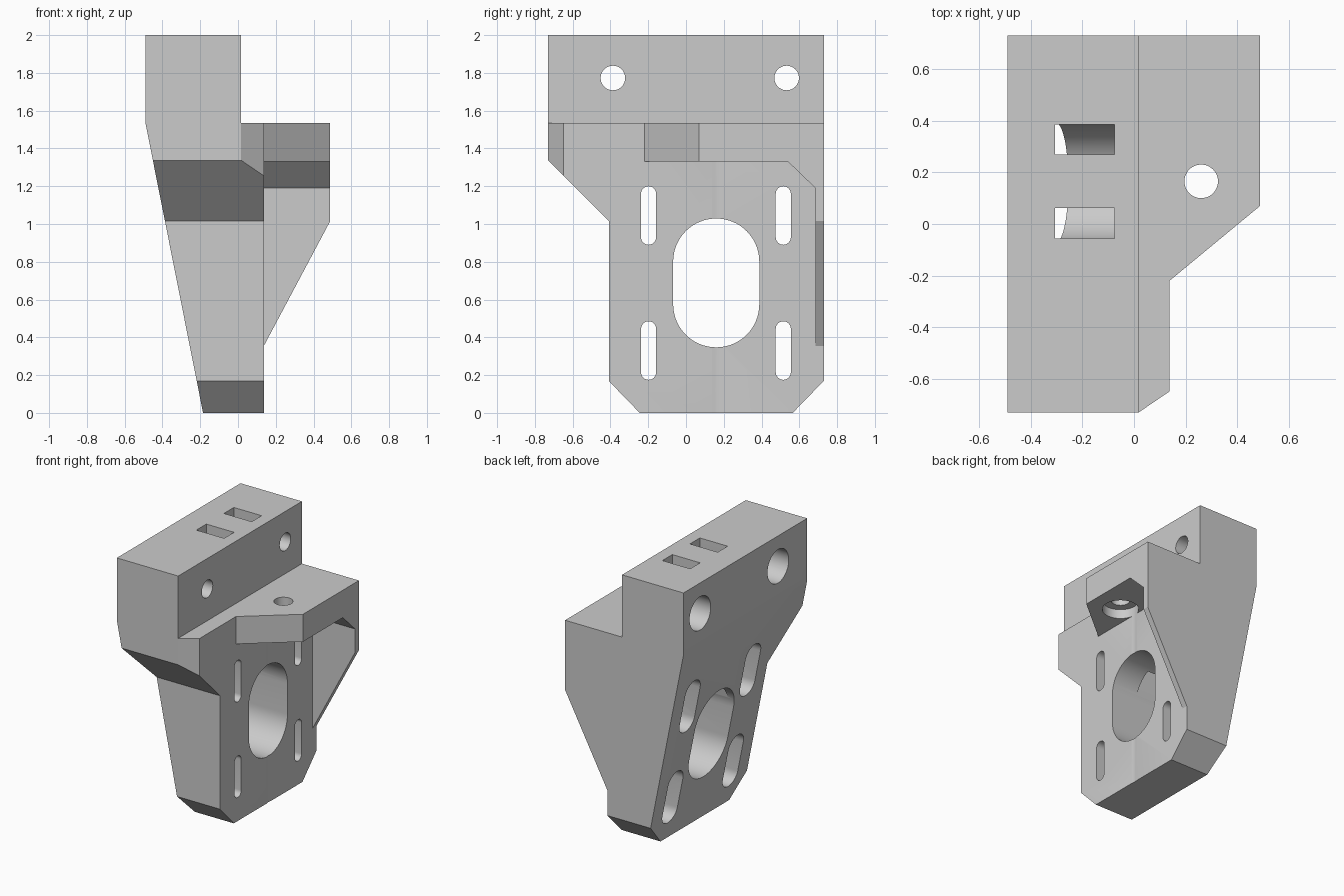
import bpy, bmesh, math
from mathutils import Vector

cube = bpy.data.objects.get("Cube")
if cube:
    bpy.data.objects.remove(cube, do_unlink=True)

grey = bpy.data.materials.new("light grey plastic")
grey.use_nodes = True
grey.diffuse_color = (0.6, 0.6, 0.6, 1)
grey.node_tree.nodes["Principled BSDF"].inputs["Base Color"].default_value = (0.6, 0.6, 0.6, 1)


def prism(name, points, axis, low, high):
    """Extrude a 2D outline along an axis; the outline uses the other two axes in order."""
    def place(p, depth):
        co = list(p)
        co.insert("xyz".index(axis), depth)
        return Vector(co)
    bm = bmesh.new()
    base = bm.faces.new([bm.verts.new(place(p, low)) for p in points])
    ext = bmesh.ops.extrude_face_region(bm, geom=[base])
    verts = [v for v in ext["geom"] if isinstance(v, bmesh.types.BMVert)]
    bmesh.ops.translate(bm, verts=verts, vec=place((0, 0), high - low))
    bmesh.ops.recalc_face_normals(bm, faces=bm.faces)
    mesh = bpy.data.meshes.new(name)
    bm.to_mesh(mesh)
    bm.free()
    mesh.materials.append(grey)
    obj = bpy.data.objects.new(name, mesh)
    bpy.context.collection.objects.link(obj)
    return obj


def stadium(u, v, radius, half=0.0, steps=24):
    """Circle, or a slot stretched along the second coordinate."""
    pts = []
    for side in (1, -1):
        for i in range(steps + (half > 0)):
            a = math.pi * i / steps
            pts.append((u + side * radius * math.cos(a),
                        v + side * (half + radius * math.sin(a))))
    return pts


def rect(u0, u1, v0, v1):
    return [(u0, v0), (u1, v0), (u1, v1), (u0, v1)]


def combine(target, other, operation):
    bpy.ops.object.select_all(action='DESELECT')
    bpy.context.view_layer.objects.active = target
    target.select_set(True)
    mod = target.modifiers.new("combine", 'BOOLEAN')
    mod.operation = operation
    mod.solver = 'EXACT'
    mod.object = other
    bpy.ops.object.modifier_apply(modifier=mod.name)
    bpy.data.objects.remove(other, do_unlink=True)


# Main body: side profile trimmed to the plate outline
FACE = 0.137
bracket = prism("mounting_bracket", [
    (-0.49, 2), (0.017, 2), (0.017, 1.535), (FACE, 1.535),
    (FACE, 0), (-0.185, 0), (-0.49, 1.535)], "y", -0.73, 0.73)
outline = prism("plate_outline", [
    (-0.73, 2.1), (0.8, 2.1), (0.8, 0.17), (0.73, 0.17), (0.565, 0), (0.5, -0.065),
    (-0.18, -0.065), (-0.245, 0), (-0.408, 0.168), (-0.408, 1.015), (-0.73, 1.337)],
    "x", -1, 1)
combine(bracket, outline, 'INTERSECT')

# Bevelled front corner under the step
corner = prism("corner_cut", [(0.017, -0.73), (0.017, -0.9), (0.3, -0.9),
                              (0.3, -0.537)], "z", 0.5, 1.7)
combine(bracket, corner, 'DIFFERENCE')

# Shelf, its corner fillet and the triangular side rib
shelf = prism("shelf", [(0.05, -0.22), (FACE, -0.22), (0.488, 0.07), (0.488, 0.73),
                        (0.05, 0.73)], "z", 1.33, 1.535)
fillet = prism("shelf_fillet", [(0.54, 1.33), (0.6, 1.4), (0.71, 1.4), (0.71, 1.19),
                                (0.685, 1.19)], "x", 0.05, 0.488)
rib = prism("side_rib", [(0.05, 1.535), (0.488, 1.535), (0.488, 1.015),
                         (FACE, 0.355), (0.05, 0.355)], "y", 0.685, 0.73)

# The fillet ends on the sloping rib edge, well above it, so it joins cleanly
for part in (shelf, rib, fillet):
    combine(bracket, part, 'UNION')

# Large central opening with two strap slots running down into it
cutters = [prism("centre_opening", stadium(0.16, 0.688, 0.228, 0.113, 32), "x", -1, 1)]
for y in (0.0025, 0.3275):
    cutters.append(prism("strap_slot", rect(-0.305, -0.075, y - 0.0585, y + 0.0585),
                         "z", 0.69, 2.2))

# Four adjustment slots, recessed from behind
for y in (-0.198, 0.515):
    for z in (0.33, 1.045):
        cutters.append(prism("screw_slot", stadium(y, z, 0.04, 0.115, 12), "x", -1, 1))
        cutters.append(prism("slot_recess", stadium(y, z, 0.088, 0.115, 16), "x", -1, 0))

# Upper mounting holes, counterbored from behind
for y in (-0.387, 0.533):
    cutters.append(prism("mount_hole", stadium(y, 1.773, 0.065), "x", -1, 1))
    cutters.append(prism("mount_recess", stadium(y, 1.773, 0.125), "x", -1, -0.15))

# Shelf hole, counterbored from below
cutters.append(prism("shelf_hole", stadium(0.26, 0.165, 0.065), "z", 1.2, 1.7))
cutters.append(prism("shelf_recess", stadium(0.26, 0.165, 0.126), "z", -0.1, 1.4))

for cutter in cutters:
    combine(bracket, cutter, 'DIFFERENCE')

bpy.ops.object.select_all(action='DESELECT')
bracket.select_set(True)
bpy.context.view_layer.objects.active = bracket
bpy.ops.object.shade_smooth_by_angle(angle=math.radians(25))
